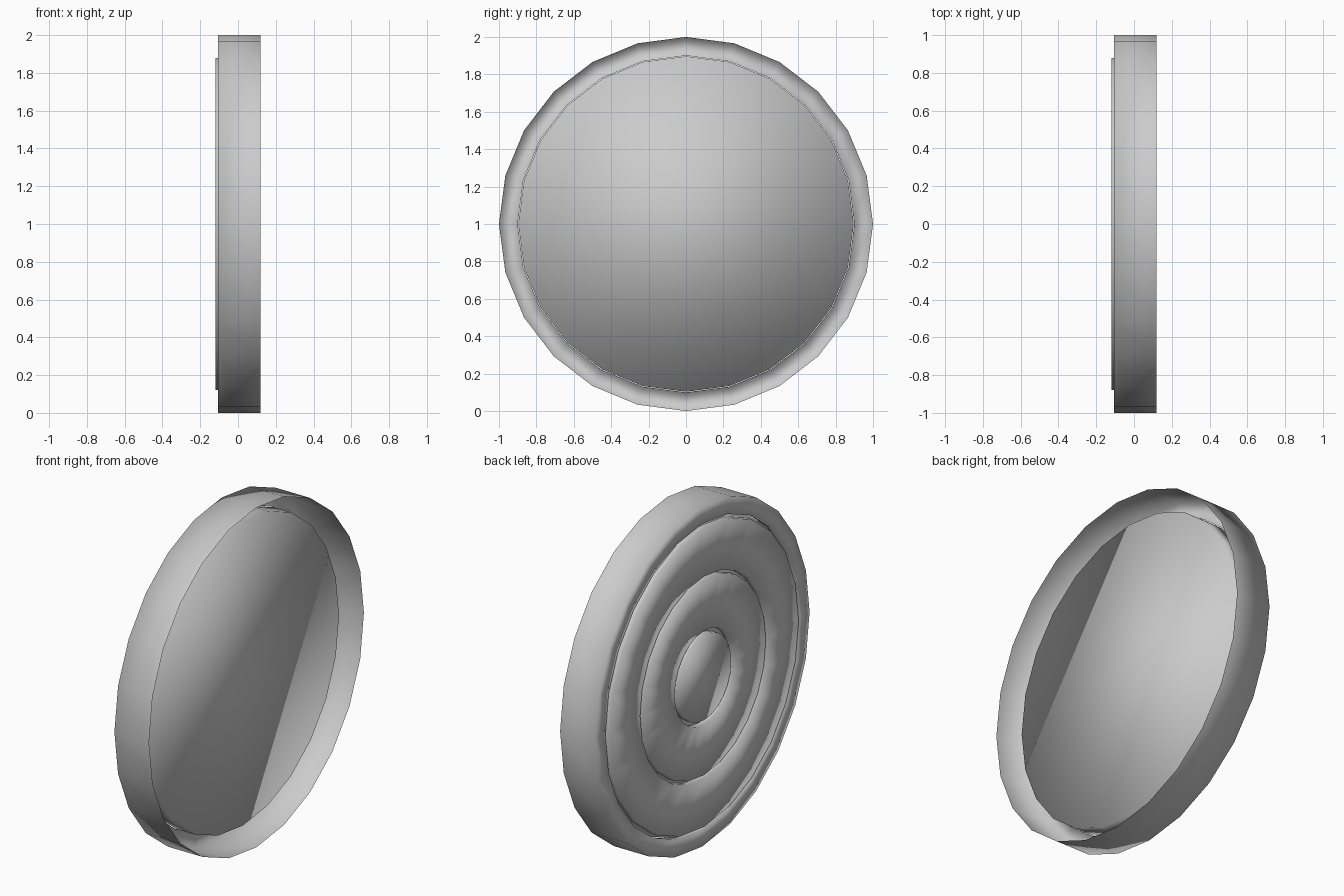
import bpy, bmesh
from math import sin, cos, tau

cube = bpy.data.objects.get("Cube")
if cube:
    bpy.data.objects.remove(cube, do_unlink=True)

SIDES = 24

grey = bpy.data.materials.new("plain_grey")
grey.use_nodes = True
colour = (0.6, 0.6, 0.6, 1)
grey.diffuse_color = colour
bsdf = next(n for n in grey.node_tree.nodes if n.type == 'BSDF_PRINCIPLED')
bsdf.inputs["Base Color"].default_value = colour


def lathe(name, profile, front_cap=False, back_cap=False):
    """Turn an (x, radius) profile around the x axis at z = 1."""
    bm = bmesh.new()
    rings = []
    for x, r in profile:
        angles = [tau * i / SIDES for i in range(SIDES)]
        rings.append([bm.verts.new((x, r * sin(t), 1 + r * cos(t))) for t in angles])
    for a, b in zip(rings, rings[1:]):
        for i in range(SIDES):
            j = (i + 1) % SIDES
            bm.faces.new((a[i], a[j], b[j], b[i]))
    if front_cap:
        bm.faces.new(rings[0][::-1])
    if back_cap:
        bm.faces.new(rings[-1])
    for face in bm.faces:
        face.smooth = True
    mesh = bpy.data.meshes.new(name)
    bm.to_mesh(mesh)
    bm.free()
    mesh.materials.append(grey)
    obj = bpy.data.objects.new(name, mesh)
    bpy.context.collection.objects.link(obj)
    return obj


BASE, FACE = -0.085, -0.118

# Thin open rim with a rolled inner lip
lathe("rim_shell", [(0.12, 1), (-0.105, 1), (-0.105, 0.9), (BASE, 0.9)])

# Solid core filling the rim
lathe("core_disc", [(0.03, 0.897), (BASE, 0.897)], front_cap=True, back_cap=True)

# Raised concentric rings
for name, outer, inner in (("outer_ring", 0.88, 0.595), ("inner_ring", 0.575, 0.275)):
    lathe(name, [(BASE, outer), (FACE, outer), (FACE, inner), (BASE, inner)])

# Raised centre button
lathe("centre_button", [(BASE, 0.25), (-0.12, 0.25)], back_cap=True)
